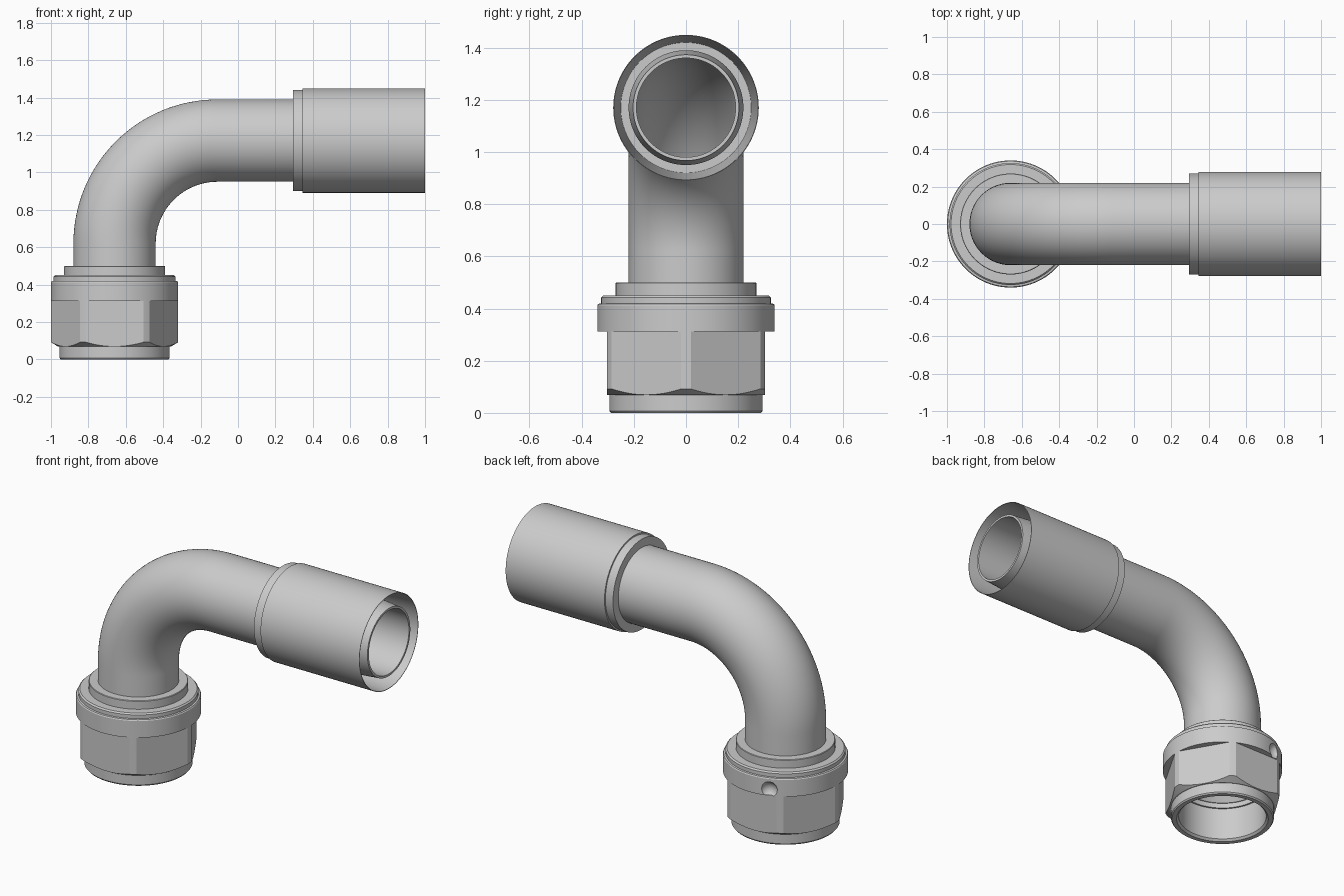
import bpy, bmesh
from math import sin, cos, pi, radians
from mathutils import Vector

if "Cube" in bpy.data.objects:
    bpy.data.objects.remove(bpy.data.objects["Cube"])

AXIS_X, AXIS_Z = -0.66, 1.17   # vertical leg axis, horizontal leg axis
BEND = 0.55                    # bend centre-line radius


def skin(name, rings):
    """Closed surface through a looping list of equal-length vertex rings."""
    bm = bmesh.new()
    vr = [[bm.verts.new(p) for p in ring] for ring in rings]
    n = len(vr[0])
    for a, b in zip(vr, vr[1:] + vr[:1]):
        for i in range(n):
            j = (i + 1) % n
            bm.faces.new((a[i], a[j], b[j], b[i]))
    bmesh.ops.recalc_face_normals(bm, faces=bm.faces)
    me = bpy.data.meshes.new(name)
    bm.to_mesh(me)
    bm.free()
    ob = bpy.data.objects.new(name, me)
    bpy.context.collection.objects.link(ob)
    return ob


def lathe(name, profile, horizontal=False, n=96):
    """Revolve a closed (radius, position) profile about one of the two axes."""
    rings = []
    for r, t in profile:
        ang = [2 * pi * i / n for i in range(n)]
        if horizontal:
            rings.append([(t, r * cos(a), AXIS_Z + r * sin(a)) for a in ang])
        else:
            rings.append([(AXIS_X + r * cos(a), r * sin(a), t) for a in ang])
    return skin(name, rings)


def smooth(ob, angle=28):
    bpy.ops.object.select_all(action='DESELECT')
    ob.select_set(True)
    bpy.context.view_layer.objects.active = ob
    bpy.ops.object.shade_smooth_by_angle(angle=radians(angle))


def cut(ob, cutter):
    bpy.context.view_layer.objects.active = ob
    m = ob.modifiers.new("cut", 'BOOLEAN')
    m.operation, m.solver, m.object = 'DIFFERENCE', 'EXACT', cutter
    bpy.ops.object.modifier_apply(modifier=m.name)
    bpy.data.objects.remove(cutter)


# Bent pipe: outer skin along the path, bore back again
path = [(Vector((AXIS_X, 0, 0.30)), 0.0)]
for k in range(33):
    a = pi / 2 * k / 32
    path.append((Vector((AXIS_X + BEND * (1 - cos(a)), 0, AXIS_Z - BEND * (1 - sin(a)))), a))
path.append((Vector((0.36, 0, AXIS_Z)), pi / 2))


def pipe_ring(c, a, r, n=72):
    u, v = Vector((cos(a), 0, -sin(a))), Vector((0, 1, 0))
    return [c + r * (u * cos(2 * pi * i / n) + v * sin(2 * pi * i / n)) for i in range(n)]


pipe = skin("bent_pipe", [pipe_ring(c, a, 0.22) for c, a in path]
            + [pipe_ring(c, a, 0.19) for c, a in reversed(path)])
smooth(pipe)

# Crimp sleeve with collar, flaring inside to a thin rim
smooth(lathe("crimp_sleeve", [
    (0.215, 0.295), (0.27, 0.295), (0.27, 0.345), (0.279, 0.345),
    (0.279, 1.0), (0.276, 1.0), (0.25, 0.40), (0.215, 0.40)], True))

# Hose tail inside the sleeve
smooth(lathe("hose_tail", [
    (0.19, 0.36), (0.22, 0.36), (0.22, 0.80), (0.203, 1.0), (0.19, 1.0)], True))

# Seat collar fixed to the pipe end
smooth(lathe("seat_collar", [
    (0.19, 0.30), (0.235, 0.24), (0.25, 0.24), (0.25, 0.44), (0.27, 0.44),
    (0.27, 0.497), (0.267, 0.50), (0.215, 0.50)]))

# Swivel nut: turned blank, then hex flats and a marker dimple cut away
nut = lathe("hex_nut", [
    (0.262, 0), (0.288, 0), (0.294, 0.008), (0.294, 0.068), (0.301, 0.068),
    (0.34, 0.092), (0.34, 0.412), (0.336, 0.418), (0.326, 0.42),
    (0.326, 0.442), (0.318, 0.45), (0.24, 0.45), (0.24, 0.21),
    (0.25, 0.21), (0.25, 0.012)])
cut(nut, lathe("hex_cutter", [(0.35, 0.03), (0.6, 0.03), (0.6, 0.312), (0.35, 0.312)], n=6))
a = radians(110)
bpy.ops.mesh.primitive_uv_sphere_add(
    segments=32, ring_count=16, radius=0.05,
    location=(AXIS_X + 0.36 * cos(a), 0.36 * sin(a), 0.35))
cut(nut, bpy.context.object)
smooth(nut, 20)
